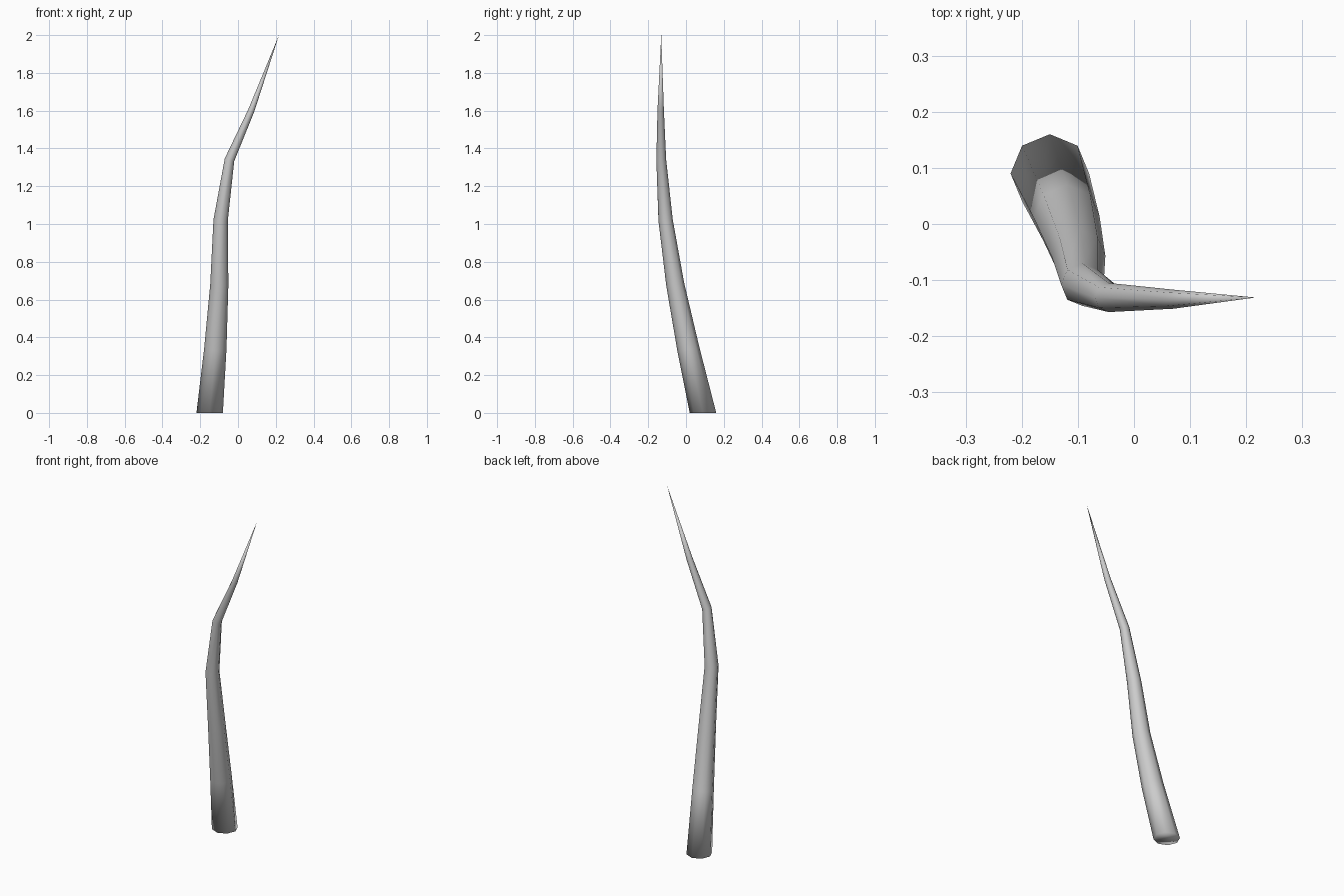
import bpy, bmesh, math
from mathutils import Vector

if "Cube" in bpy.data.objects:
    bpy.data.objects.remove(bpy.data.objects["Cube"])

# Centre line (x, y, z) and radius of each ring of the tapering blade
path = [
    (-0.15, 0.09, 0.0, 0.07),
    (-0.12, 0.012, 0.34, 0.059),
    (-0.099, -0.057, 0.68, 0.048),
    (-0.092, -0.108, 1.02, 0.038),
    (-0.045, -0.131, 1.34, 0.026),
    (0.07, -0.134, 1.6, 0.017),
]
tip = Vector((0.217, -0.131, 2.0))
SIDES = 8
centres = [Vector(p[:3]) for p in path] + [tip]

bm = bmesh.new()
rings = []
for i, (x, y, z, r) in enumerate(path):
    # The base ring is level, the others lie across the direction of growth
    if i == 0:
        t = Vector((0, 0, 1))
    else:
        t = ((centres[i] - centres[i - 1]).normalized()
             + (centres[i + 1] - centres[i]).normalized()).normalized()
    turn = Vector((0, 0, 1)).rotation_difference(t)
    ring = []
    for k in range(SIDES):
        a = 2 * math.pi * k / SIDES
        ring.append(bm.verts.new(centres[i] + turn @ Vector((r * math.cos(a), r * math.sin(a), 0))))
    rings.append(ring)

# Side walls, pointed tip and base cap
for low, high in zip(rings, rings[1:]):
    for k in range(SIDES):
        n = (k + 1) % SIDES
        bm.faces.new((low[k], low[n], high[n], high[k]))
point = bm.verts.new(tip)
for k in range(SIDES):
    bm.faces.new((rings[-1][k], rings[-1][(k + 1) % SIDES], point))
bm.faces.new(rings[0][::-1])
for f in bm.faces:
    f.smooth = True

mesh = bpy.data.meshes.new("grass_blade")
bm.to_mesh(mesh)
bm.free()
bpy.context.collection.objects.link(bpy.data.objects.new("grass_blade", mesh))
